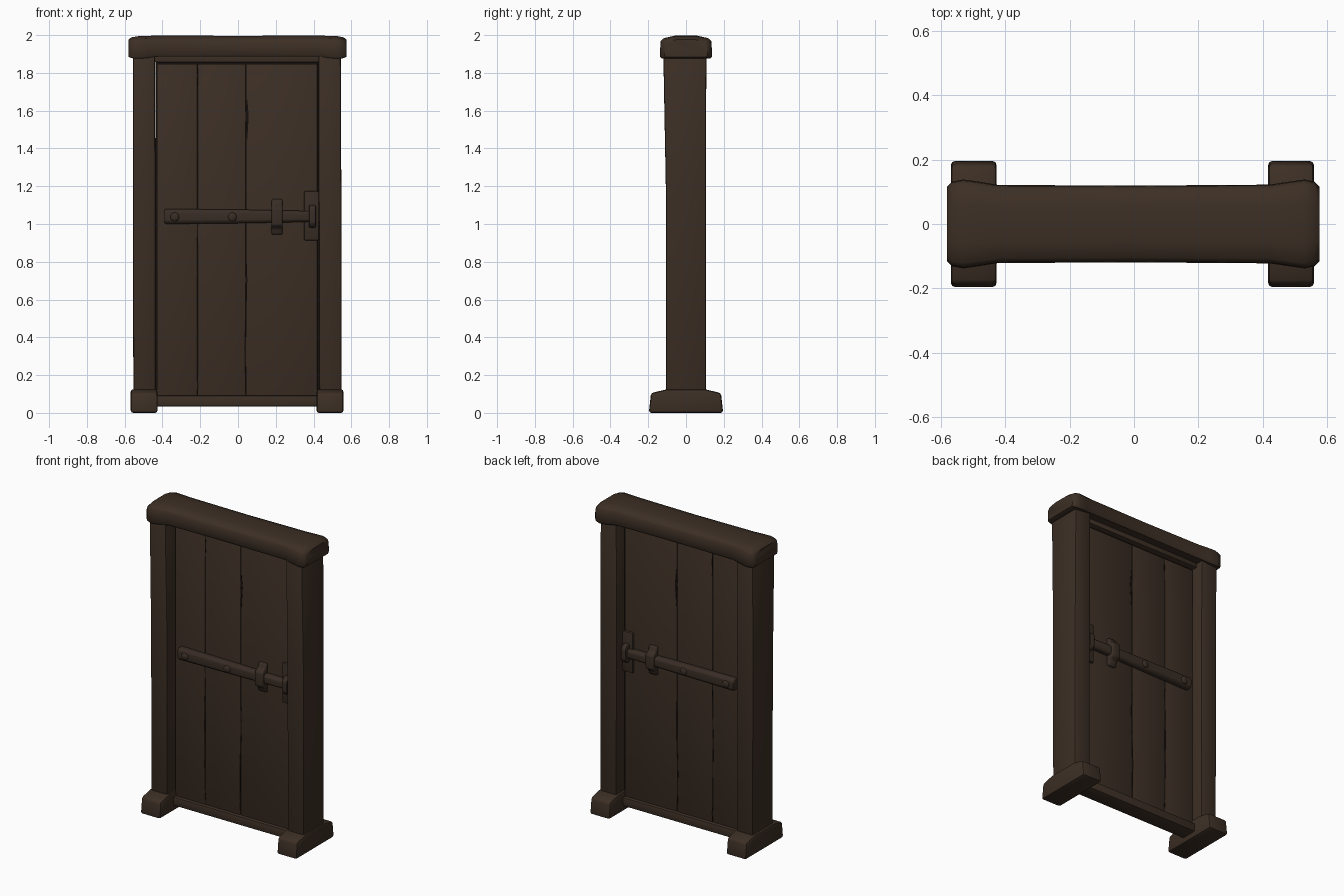
import bpy, bmesh, math
from mathutils import Vector

if "Cube" in bpy.data.objects:
    bpy.data.objects.remove(bpy.data.objects["Cube"])


def material(name, colour):
    m = bpy.data.materials.new(name)
    m.use_nodes = True
    m.diffuse_color = (*colour, 1)
    bsdf = m.node_tree.nodes["Principled BSDF"]
    bsdf.inputs["Base Color"].default_value = (*colour, 1)
    bsdf.inputs["Roughness"].default_value = 0.9
    return m


WOOD = material("dark brown wood", (0.045, 0.028, 0.018))
METAL = material("dull brown metal", (0.040, 0.026, 0.018))
GAP = material("black gap", (0.008, 0.005, 0.004))
parts = []


def finish(name, bm, mat, bevel=0.0, both_sides=False):
    """Bevel sharp edges, then store the part; optionally repeat it on the back."""
    bmesh.ops.recalc_face_normals(bm, faces=bm.faces[:])
    if bevel:
        sharp = [e for e in bm.edges if e.calc_face_angle(0) > math.radians(35)]
        bmesh.ops.bevel(bm, geom=sharp, offset=bevel, segments=2, profile=0.5,
                        affect='EDGES', clamp_overlap=True)
    mesh = bpy.data.meshes.new(name)
    bm.to_mesh(mesh)
    bm.free()
    ob = bpy.data.objects.new(name, mesh)
    bpy.context.collection.objects.link(ob)
    mesh.materials.append(mat)
    if both_sides:
        mod = ob.modifiers.new("back copy", 'MIRROR')
        mod.use_axis = (False, True, False)
        mod.use_mirror_merge = False
    parts.append(ob)
    return ob


def loft(name, rings, mat, bevel=0.0, both_sides=False):
    """Skin a row of matching cross-sections and close both ends."""
    bm = bmesh.new()
    loops = [[bm.verts.new(p) for p in ring] for ring in rings]
    n = len(loops[0])
    for a, b in zip(loops, loops[1:]):
        for i in range(n):
            bm.faces.new((a[i], a[(i + 1) % n], b[(i + 1) % n], b[i]))
    bm.faces.new(loops[0])
    bm.faces.new(loops[-1][::-1])
    return finish(name, bm, mat, bevel, both_sides)


def rect(x0, x1, y0, y1, z):
    return [(x0, y0, z), (x1, y0, z), (x1, y1, z), (x0, y1, z)]


def box(name, x, y, z, mat, bevel=0.0, both_sides=False):
    return loft(name, [rect(*x, *y, z[0]), rect(*x, *y, z[1])], mat, bevel, both_sides)


# Posts and their feet
foot_profile = [(-0.197, 0), (0.197, 0), (0.185, 0.105), (0.10, 0.125),
                (-0.10, 0.125), (-0.185, 0.105)]
for side, cx in (("right", -0.497), ("left", 0.487)):
    loft(side + "_post",
         [rect(cx - 0.057, cx + 0.06, -0.105, 0.105, 0.09),
          rect(cx - 0.06, cx + 0.06, -0.107, 0.105, 1.2),
          rect(cx - 0.06, cx + 0.057, -0.12, 0.108, 1.9)], WOOD, 0.01)
    loft(side + "_foot", [[(cx + dx, y, z) for y, z in foot_profile]
                          for dx in (-0.071, 0.071)], WOOD, 0.013)

# Crowned top beam with swollen ends
beam = []
for x, half, low, high in ((-0.58, 0.115, 1.885, 1.978), (-0.565, 0.131, 1.878, 1.99),
                           (-0.53, 0.138, 1.875, 1.996), (-0.48, 0.131, 1.879, 1.998),
                           (-0.42, 0.121, 1.886, 2.0), (0, 0.119, 1.888, 1.998),
                           (0.42, 0.122, 1.886, 2.0), (0.48, 0.131, 1.879, 1.998),
                           (0.53, 0.138, 1.875, 1.996), (0.56, 0.131, 1.878, 1.99),
                           (0.575, 0.115, 1.885, 1.978)):
    profile = [(-0.93, low), (0.93, low), (1, low + 0.012), (0.98, high - 0.03),
               (0.88, high - 0.014), (0.45, high - 0.002), (-0.45, high - 0.002),
               (-0.88, high - 0.014), (-0.98, high - 0.03), (-1, low + 0.012)]
    beam.append([(x, half * k, z) for k, z in profile])
loft("top_beam", beam, WOOD)

# Rails above and below the door
box("top_rail", (-0.44, 0.43), (-0.06, 0.06), (1.856, 1.9), WOOD, 0.005)
box("sill", (-0.44, 0.43), (-0.055, 0.055), (0.035, 0.092), WOOD, 0.008)

# Door: dark core seen through the joints, with three planks over it
box("door_core", (-0.437, 0.428), (-0.022, 0.022), (0.06, 1.87), GAP)
for i, (x0, x1) in enumerate(((-0.43, -0.2155), (-0.2135, 0.0405), (0.0425, 0.42))):
    box("plank_%d" % (i + 1), (x0, x1), (-0.032, 0.032), (0.08, 1.848), WOOD, 0.003)

# Long thin splits along the plank joints
splits = ((-0.212, 1.69, 1.85, 0.008), (-0.214, 0.87, 1.1, 0.008),
          (-0.217, 0.33, 0.8, 0.007), (-0.213, 0.09, 0.19, 0.010),
          (0.048, 1.43, 1.67, 0.018), (0.045, 0.54, 0.82, 0.009),
          (0.038, 0.1, 0.5, 0.010))
for i, (x, low, high, wide) in enumerate(splits):
    mid = low * 0.4 + high * 0.6
    outline = [(x, low), (x + wide / 2, mid), (x, high), (x - wide / 2, mid)]
    loft("split_%d" % (i + 1), [[(px, y, pz) for px, pz in outline]
                                for y in (-0.0335, -0.030)], GAP, both_sides=True)

# Sliding bolt, repeated on both faces of the door
loft("bolt_bar", [[(x, -0.025, 1.04 - h), (x, -0.058, 1.04 - h), (x, -0.07, 1.04 - h * 0.6),
                   (x, -0.07, 1.04 + h * 0.6), (x, -0.058, 1.04 + h), (x, -0.025, 1.04 + h)]
                  for x, h in ((-0.39, 0.034), (-0.38, 0.04), (0.1, 0.035),
                               (0.2, 0.032), (0.40, 0.029))],
     METAL, 0.004, True)


def strap(name, x0, x1, points):
    """Flat band whose outline in depth and height is given."""
    return loft(name, [[(x, y, z) for y, z in points] for x in (x0, x1)],
                METAL, 0.008, True)


strap("bolt_staple", 0.178, 0.236,
      [(-0.025, 0.942), (-0.046, 0.945), (-0.055, 0.975), (-0.085, 0.995),
       (-0.085, 1.085), (-0.055, 1.105), (-0.046, 1.13), (-0.025, 1.132)])
strap("keeper_collar", 0.375, 0.412,
      [(-0.025, 0.975), (-0.07, 0.985), (-0.086, 1.005),
       (-0.086, 1.075), (-0.07, 1.095), (-0.025, 1.105)])
box("keeper_plate", (0.35, 0.428), (-0.048, -0.025), (0.912, 1.175), METAL, 0.009, True)

# Rivets on the bolt
for i, x in enumerate((-0.335, -0.03)):
    bm = bmesh.new()
    bmesh.ops.create_uvsphere(bm, u_segments=14, v_segments=8, radius=0.024)
    for v in bm.verts:
        v.co = Vector((x + v.co.x, -0.068 + v.co.y * 0.5, 1.037 + v.co.z))
    finish("rivet_%d" % (i + 1), bm, METAL, both_sides=True)

# Smooth the rounded edges, keep the hard ones
bpy.ops.object.select_all(action='DESELECT')
for ob in parts:
    ob.select_set(True)
bpy.context.view_layer.objects.active = parts[0]
bpy.ops.object.shade_smooth_by_angle(angle=math.radians(42))
